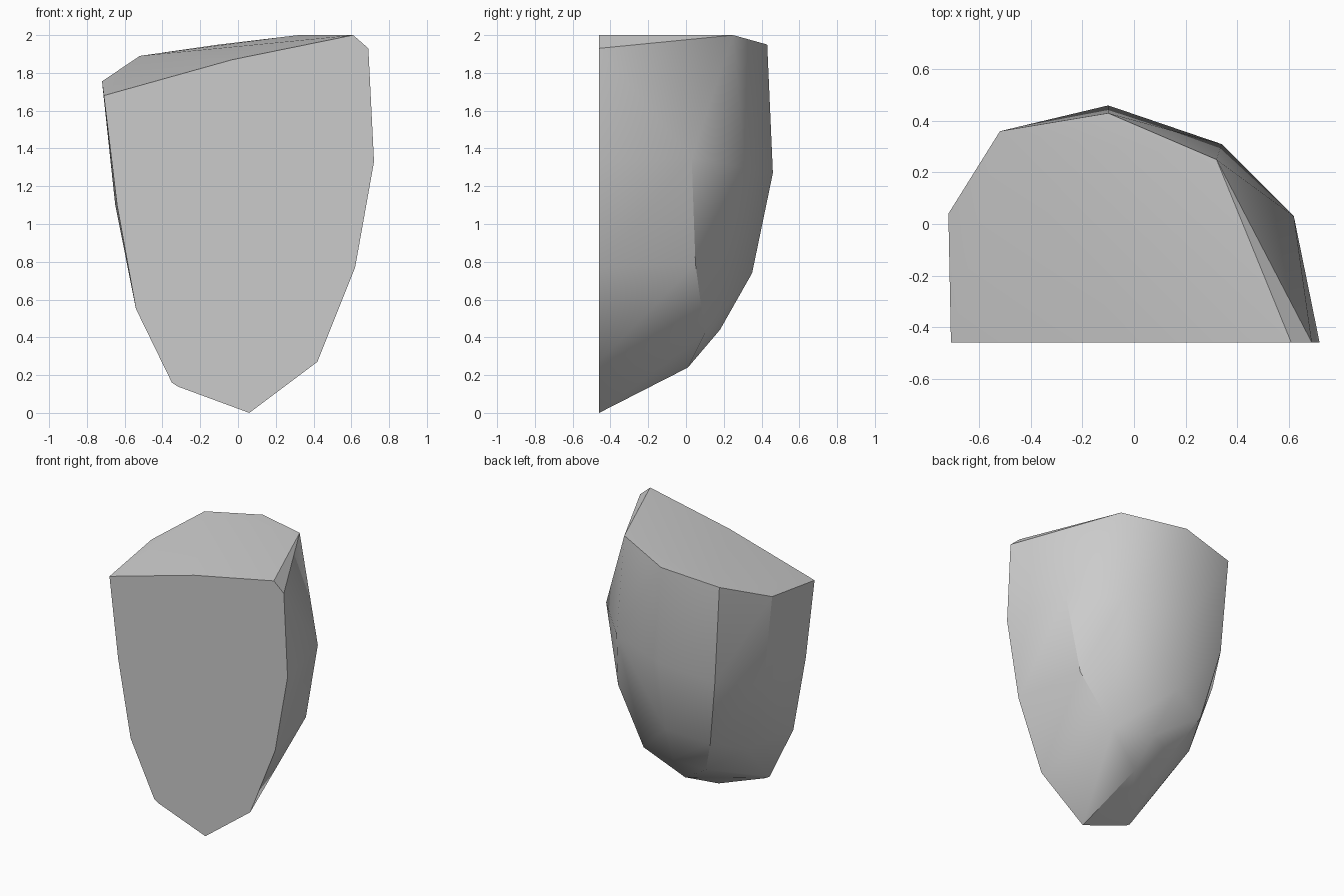
import bpy
import bmesh
import math

# Remove only the default object
default_cube = bpy.data.objects.get("Cube")
if default_cube:
    bpy.data.objects.remove(default_cube, do_unlink=True)


def make_material(name, colour):
    """Create one flat, matte material."""
    material = bpy.data.materials.new(name)
    material.use_nodes = True
    material.diffuse_color = colour
    shader = material.node_tree.nodes["Principled BSDF"]
    shader.inputs["Base Color"].default_value = colour
    shader.inputs["Roughness"].default_value = 1
    return material


def build_convex_stone(name, corners, material):
    """Wrap a faceted convex skin around the corners of the stone."""
    bm = bmesh.new()
    for corner in corners:
        bm.verts.new(corner)
    hull = bmesh.ops.convex_hull(bm, input=bm.verts[:])
    unused = {item for item in hull["geom_interior"] + hull["geom_unused"]
              if isinstance(item, bmesh.types.BMVert)}
    bmesh.ops.delete(bm, geom=list(unused), context="VERTS")
    # Merge the coplanar triangles of the cut front
    bmesh.ops.dissolve_limit(bm, angle_limit=math.radians(1),
                             verts=bm.verts[:], edges=bm.edges[:])
    bmesh.ops.recalc_face_normals(bm, faces=bm.faces[:])
    mesh = bpy.data.meshes.new(name)
    bm.to_mesh(mesh)
    bm.free()
    mesh.materials.append(material)
    stone = bpy.data.objects.new(name, mesh)
    bpy.context.collection.objects.link(stone)
    return stone


# Flat cut front: outline in x and z
FRONT_Y = -.46
front_outline = [
    (-.71, 1.68), (-.03, 1.87), (.61, 2), (.69, 1.93), (.72, 1.33),
    (.62, .77), (.42, .27), (.06, 0), (-.32, .14), (-.35, .16),
    (-.54, .55), (-.64, 1.1),
]
corners = [(x, FRONT_Y, z) for x, z in front_outline]

# Sloping top rim, running round the back
corners += [(-.72, .04, 1.755), (-.52, .36, 1.89),
            (-.1, .43, 1.95), (.32, .25, 2)]

# Widest belt of the sides and back
corners += [(-.65, .04, 1.1), (-.47, .34, 1.18), (-.1, .46, 1.27),
            (.34, .31, 1.3), (.62, .03, 1.35)]

# Lower belt, where the stone begins to taper
corners += [(-.48, 0, .57), (-.37, .25, .675), (-.08, .35, .74),
            (.51, .05, .79)]

# Rounded underside, narrowing toward the front tip
corners += [(-.39, -.15, .37), (-.23, .1, .39), (-.02, .18, .44),
            (.27, .1, .42), (0, .01, .24)]

grey = make_material("light grey stone", (.6, .6, .6, 1))
stone = build_convex_stone("faceted_stone", corners, grey)

# Soften shallow facets and keep the strong ridges crisp
bpy.ops.object.select_all(action="DESELECT")
stone.select_set(True)
bpy.context.view_layer.objects.active = stone
bpy.ops.object.shade_smooth_by_angle(angle=math.radians(30))
